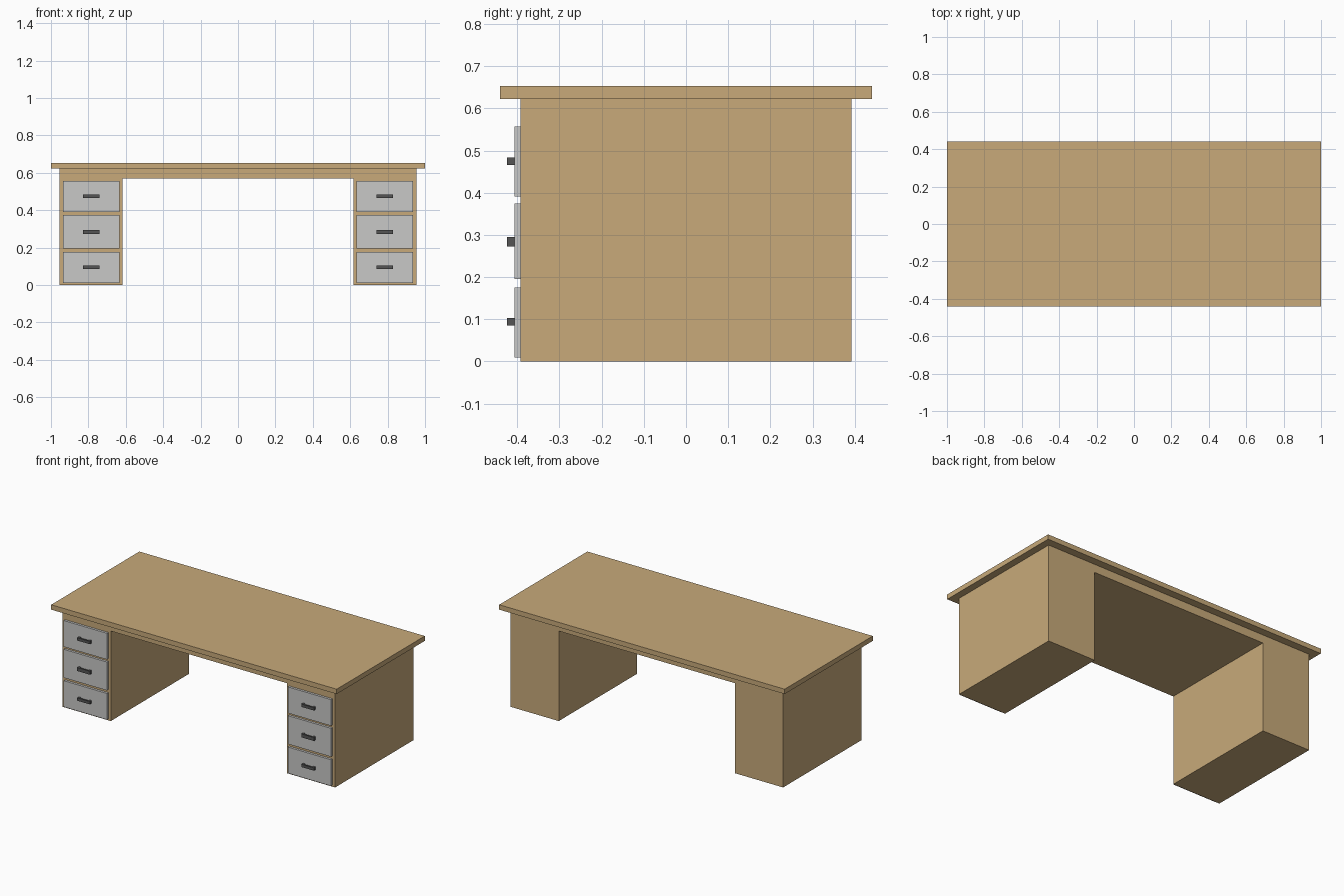
import bpy
import bmesh

if "Cube" in bpy.data.objects:
    bpy.data.objects.remove(bpy.data.objects["Cube"])


def material(name, rgb):
    m = bpy.data.materials.new(name)
    m.diffuse_color = (*rgb, 1)
    m.use_nodes = True
    m.node_tree.nodes["Principled BSDF"].inputs["Base Color"].default_value = m.diffuse_color
    return m


WOOD = material("light_wood", (0.578, 0.402, 0.195))
GREY = material("pale_grey", (0.578, 0.578, 0.571))
DARK = material("dark_grey", (0.09, 0.09, 0.09))


def finish(name, bm, mat):
    bmesh.ops.recalc_face_normals(bm, faces=bm.faces)
    me = bpy.data.meshes.new(name)
    bm.to_mesh(me)
    bm.free()
    me.materials.append(mat)
    ob = bpy.data.objects.new(name, me)
    bpy.context.collection.objects.link(ob)
    return ob


def add_box(bm, x, y, z):
    verts = bmesh.ops.create_cube(bm, size=1)["verts"]
    for v in verts:
        for i, (lo, hi) in enumerate((x, y, z)):
            v.co[i] = lo if v.co[i] < 0 else hi


def box(name, x, y, z, mat):
    bm = bmesh.new()
    add_box(bm, x, y, z)
    return finish(name, bm, mat)


# Desk top
box("desk_top", (-1, 1), (-0.441, 0.441), (0.622, 0.653), WOOD)

# Carcass: two pedestals joined by a slab, one profile extruded in depth
OUT, INN, FRONT = 0.955, 0.617, -0.392
profile = [(-OUT, 0), (-INN, 0), (-INN, 0.57), (INN, 0.57),
           (INN, 0), (OUT, 0), (OUT, 0.622), (-OUT, 0.622)]
bm = bmesh.new()
face = bm.faces.new([bm.verts.new((x, FRONT, z)) for x, z in profile])
ext = bmesh.ops.extrude_face_region(bm, geom=[face], use_keep_orig=True)
moved = [g for g in ext["geom"] if isinstance(g, bmesh.types.BMVert)]
bmesh.ops.translate(bm, verts=moved, vec=(0, -2 * FRONT, 0))
finish("carcass", bm, WOOD)

# Drawer fronts with handles: (bottom, top, handle bottom, handle top)
rows = {"bottom": (0.01, 0.176, 0.085, 0.103),
        "middle": (0.195, 0.375, 0.273, 0.295),
        "top": (0.391, 0.557, 0.466, 0.484)}
FACE, GRIP = -0.407, -0.425
for side, cx in (("left", -0.785), ("right", 0.785)):
    for row, (z0, z1, h0, h1) in rows.items():
        box(f"{side}_{row}_drawer", (cx - 0.151, cx + 0.151),
            (FACE, FRONT), (z0, z1), GREY)
        # Handle: grip bar on two short posts
        bm = bmesh.new()
        add_box(bm, (cx - 0.044, cx + 0.044), (GRIP, GRIP + 0.009), (h0, h1))
        for px in (cx - 0.037, cx + 0.037):
            add_box(bm, (px - 0.007, px + 0.007), (GRIP + 0.009, FACE), (h0, h1))
        finish(f"{side}_{row}_handle", bm, DARK)
